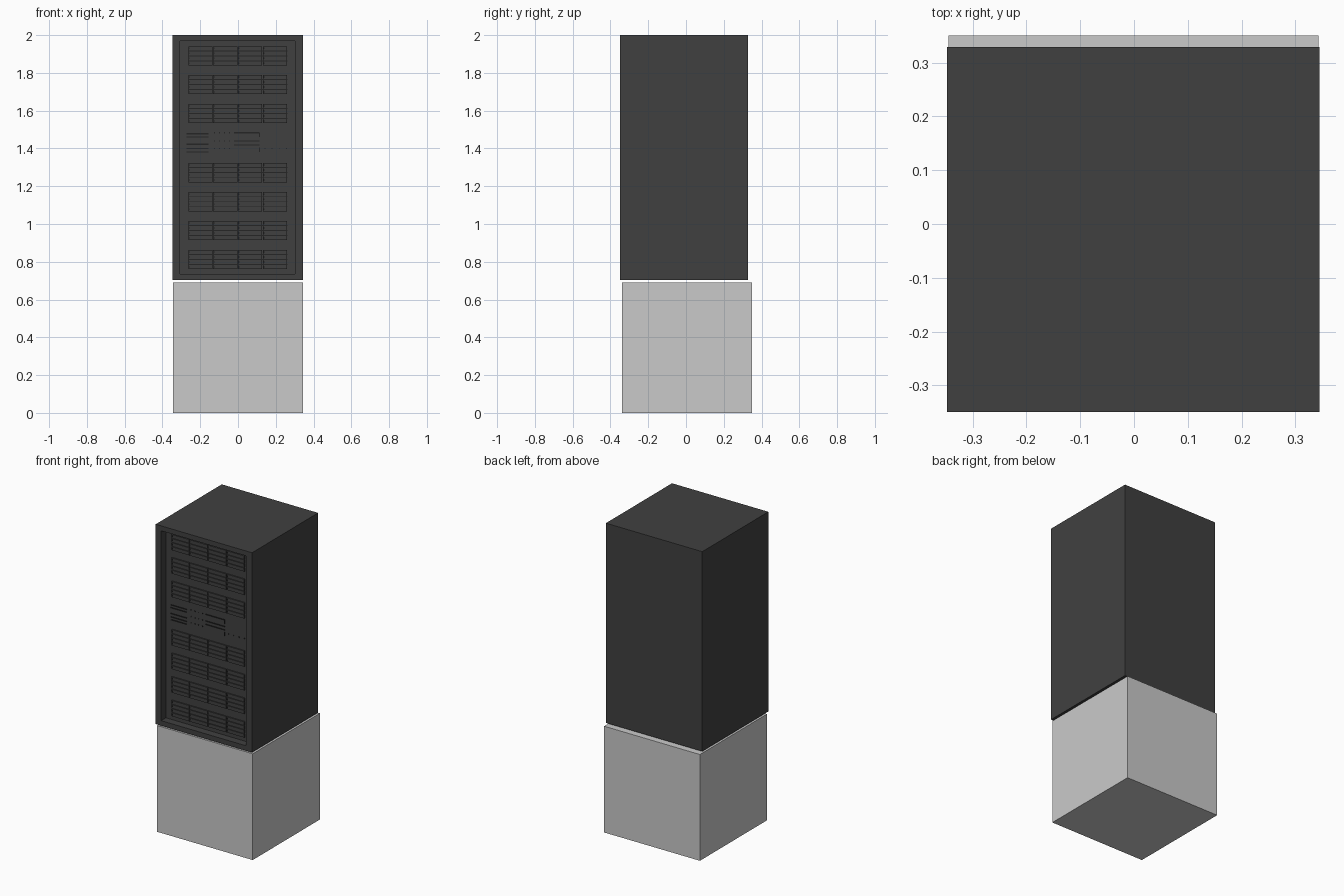
import bpy, bmesh

if "Cube" in bpy.data.objects:
    bpy.data.objects.remove(bpy.data.objects["Cube"])


def material(name, v):
    m = bpy.data.materials.new(name)
    m.diffuse_color = (v, v, v, 1)
    m.use_nodes = True
    m.node_tree.nodes["Principled BSDF"].inputs["Base Color"].default_value = m.diffuse_color
    return m


CHARCOAL = material("charcoal", 0.051)
LIGHT_GREY = material("light grey", 0.59)
BLACK = material("near black", 0.018)


def finish(name, bm, mat):
    me = bpy.data.meshes.new(name)
    bm.to_mesh(me)
    bm.free()
    me.materials.append(mat)
    ob = bpy.data.objects.new(name, me)
    bpy.context.collection.objects.link(ob)
    return ob


def add_box(bm, x0, x1, y0, y1, z0, z1):
    verts = bmesh.ops.create_cube(bm, size=1)["verts"]
    for v in verts:
        v.co.x = x1 if v.co.x > 0 else x0
        v.co.y = y1 if v.co.y > 0 else y0
        v.co.z = z1 if v.co.z > 0 else z0


# plinth block
bm = bmesh.new()
add_box(bm, -0.345, 0.343, -0.339, 0.35, 0, 0.69)
finish("plinth", bm, LIGHT_GREY)

# cabinet with a recessed front panel
PANEL = -0.30
bm = bmesh.new()
add_box(bm, -0.347, 0.345, -0.349, 0.329, 0.703, 2.0)
front = min(bm.faces, key=lambda f: f.calc_center_median().y)
bmesh.ops.inset_region(bm, faces=[front], thickness=0.02)
for v in front.verts:
    v.co.x = 0.302 if v.co.x > 0 else -0.308
    v.co.z = 1.968 if v.co.z > 1.3 else 0.735
wall = bmesh.ops.extrude_discrete_faces(bm, faces=[front])["faces"][0]
for v in wall.verts:
    v.co.y = PANEL
finish("cabinet", bm, CHARCOAL)

# drive bays: seven shelves of four by four drives
LEFT, RIGHT = -0.265, 0.262
STEP = (RIGHT - LEFT) / 4
drives, handles = bmesh.new(), bmesh.new()
for z in (1.89, 1.738, 1.585, 1.272, 1.118, 0.965, 0.812):
    for c in range(4):
        x = LEFT + c * STEP
        for r in range(4):
            b = z - 0.053 + r * 0.0265
            add_box(drives, x + 0.002, x + STEP - 0.002, PANEL - 0.008,
                    PANEL + 0.002, b + 0.002, b + 0.0245)
            # small latch on the left end of each drive
            add_box(handles, x + 0.005, x + 0.009, PANEL - 0.010,
                    PANEL - 0.007, b + 0.009, b + 0.018)
        # shadow gaps between drives
    for r in (1, 2, 3):
        b = z - 0.053 + r * 0.0265
        add_box(handles, LEFT, RIGHT, PANEL - 0.002, PANEL + 0.002,
                b - 0.002, b + 0.002)
finish("drives", drives, CHARCOAL)
finish("drive_latches", handles, BLACK)

# control unit in the middle: vents, slots and buttons
bm = bmesh.new()


def plate(x0, x1, z0, z1):
    add_box(bm, x0, x1, PANEL - 0.004, PANEL + 0.002, z0, z1)


for z in (1.478, 1.460, 1.422, 1.400, 1.382):
    plate(-0.272, -0.155, z - 0.003, z + 0.003)
for z in (1.483, 1.440, 1.418):
    plate(-0.02, 0.115, z - 0.003, z + 0.003)
plate(0.111, 0.117, 1.46, 1.483)
plate(0.111, 0.117, 1.38, 1.405)
for z in (1.483, 1.440, 1.400):
    for i in range(4):
        x = -0.128 + i * 0.027
        plate(x, x + 0.005, z - 0.003, z + 0.003)
for i in range(4):
    x = 0.14 + i * 0.038
    plate(x, x + 0.005, 1.397, 1.403)
finish("control_details", bm, BLACK)
